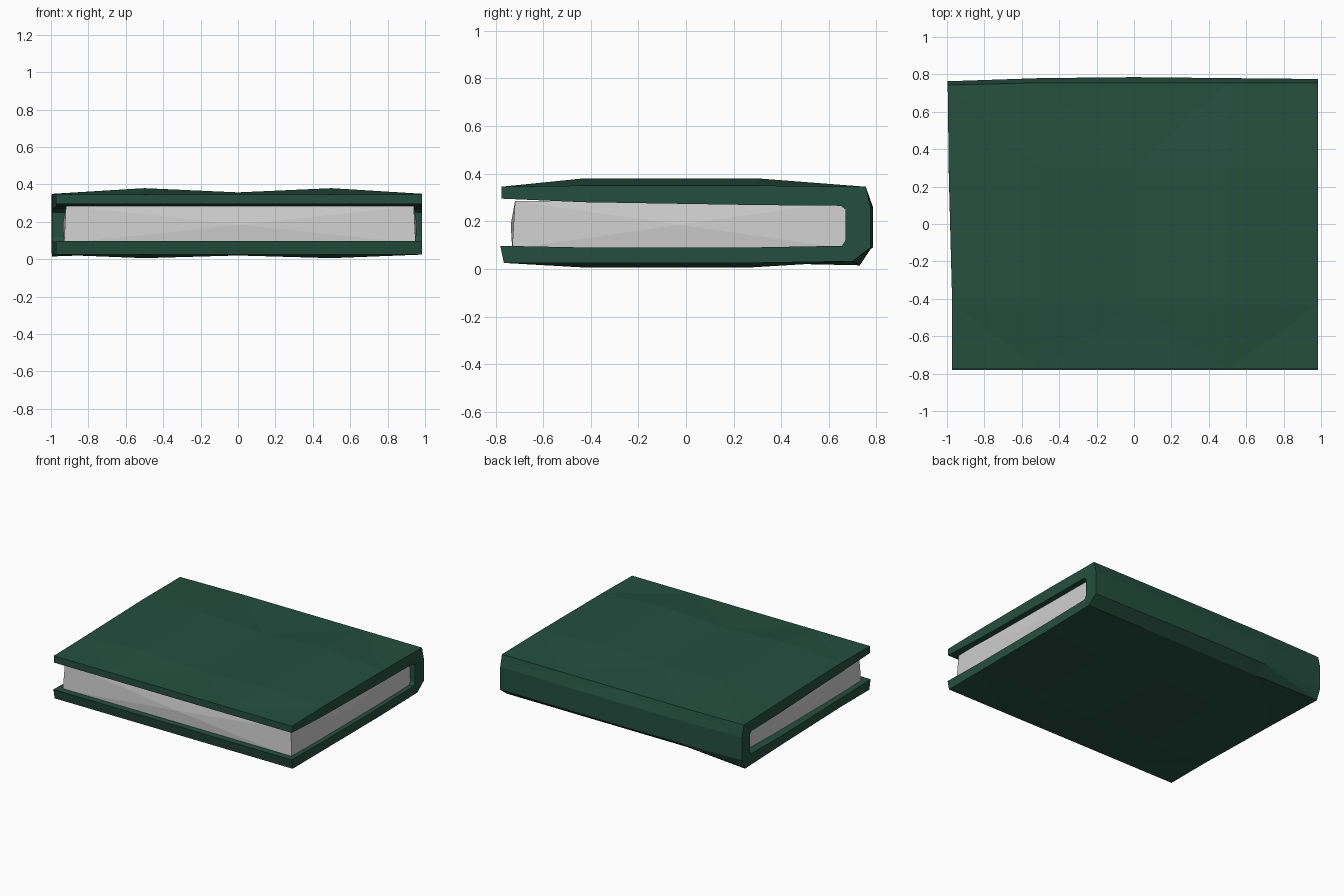
import bpy, bmesh

if "Cube" in bpy.data.objects:
    bpy.data.objects.remove(bpy.data.objects["Cube"], do_unlink=True)


def make_material(name, rgb):
    mat = bpy.data.materials.new(name)
    mat.use_nodes = True
    mat.diffuse_color = (*rgb, 1)
    mat.node_tree.nodes["Principled BSDF"].inputs["Base Color"].default_value = (*rgb, 1)
    return mat


def finish(name, bm, mat):
    bmesh.ops.recalc_face_normals(bm, faces=bm.faces)
    bmesh.ops.triangulate(bm, faces=bm.faces)
    mesh = bpy.data.meshes.new(name)
    bm.to_mesh(mesh)
    bm.free()
    mesh.materials.append(mat)
    obj = bpy.data.objects.new(name, mesh)
    bpy.context.collection.objects.link(obj)
    return obj


green = make_material("dark green cloth", (0.018, 0.078, 0.05))
paper = make_material("paper grey", (0.62, 0.62, 0.62))

# Cover cross-section (y, z): outside and inside run in step, bottom front to top front
outer = [(-.765, .025), (-.43, .025), (.27, .025), (.70, .032), (.775, .09),
         (.775, .26), (.755, .345), (.3, .35), (-.43, .35), (-.775, .345)]
inner = [(-.78, .097), (-.43, .09), (.27, .09), (.655, .097), (.67, .12),
         (.67, .25), (.65, .265), (.3, .268), (-.43, .28), (-.775, .295)]
profile = outer + inner[::-1]
count, half = len(profile), len(outer)

# Boards swell halfway between the middle and each end
stations = [(-.98, 0), (-.5, 1), (0, .25), (.5, 1), (.985, 0)]
bm = bmesh.new()
rings = []
for x, swell in stations:
    ring = []
    for i, (y, z) in enumerate(profile):
        px = x
        if i in (1, 2):
            z -= .019 * swell
        elif i in (7, 8):
            z += .03 * swell
        elif i in (4, 5):
            y += .01 * (1 - abs(x))
        if x < -.9:
            px -= .012 * (y + .6) if y > 0 else -.008
            if i == 3:
                y, z = .73, .015      # drooping spine corner
            elif i in (4, 5, 6):
                y -= .012
        ring.append(bm.verts.new((px, y, z)))
    rings.append(ring)
for a, b in zip(rings, rings[1:]):
    for i in range(count):
        j = (i + 1) % count
        bm.faces.new((a[i], a[j], b[j], b[i]))
for ring in (rings[0], rings[-1]):
    for i in range(half - 1):
        bm.faces.new((ring[i], ring[i + 1], ring[count - 2 - i], ring[count - 1 - i]))
finish("book_cover", bm, green)

# Page block: slightly tapered, with its faces pushed out a little at the centre
bm = bmesh.new()
bmesh.ops.create_cube(bm, size=1)
for v in bm.verts:
    low = v.co.z < 0
    v.co.x = .01 + v.co.x * (1.88 if low else 1.86)
    v.co.y = (-.73 if low else -.718) if v.co.y < 0 else .672
    v.co.z = .085 if low else .285
bmesh.ops.recalc_face_normals(bm, faces=bm.faces)
sides = [f for f in bm.faces if abs(f.normal.z) < .5 and f.normal.y < .5]
for f, n in [(f, f.normal.copy()) for f in sides]:
    centre = bmesh.ops.poke(bm, faces=[f])["verts"][0]
    centre.co += n * .012
finish("pages", bm, paper)
